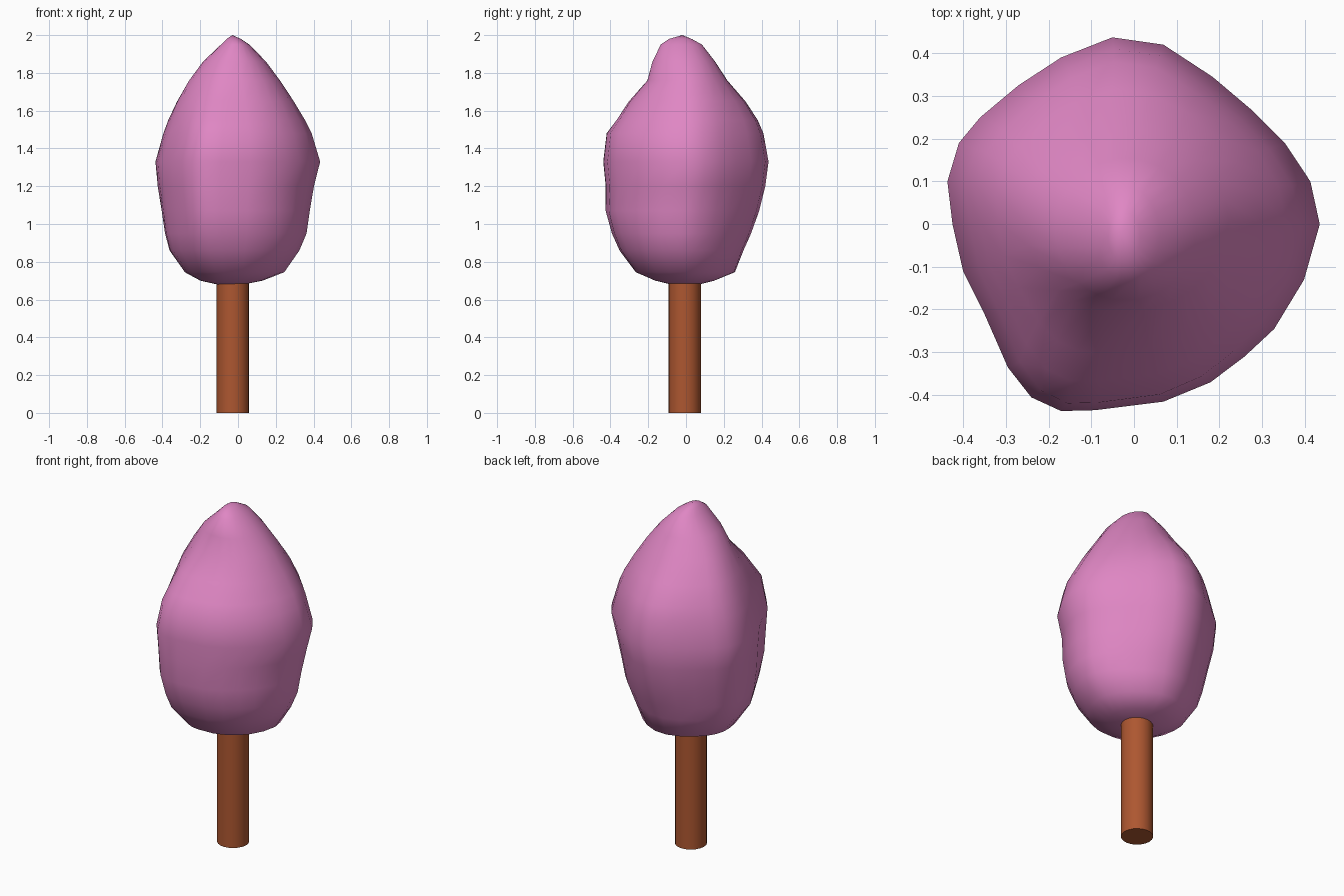
import bpy, bmesh, math

if "Cube" in bpy.data.objects:
    bpy.data.objects.remove(bpy.data.objects["Cube"])


def material(name, rgb):
    m = bpy.data.materials.new(name)
    m.diffuse_color = (*rgb, 1)
    m.use_nodes = True
    m.node_tree.nodes["Principled BSDF"].inputs["Base Color"].default_value = m.diffuse_color
    return m


pink = material("blossom pink", (0.74, 0.24, 0.55))
brown = material("bark brown", (0.42, 0.095, 0.03))

# trunk
bpy.ops.mesh.primitive_cylinder_add(vertices=20, radius=0.086, depth=0.76,
                                    location=(-0.027, -0.007, 0.38))
trunk = bpy.context.object
trunk.name = "trunk"
trunk.data.materials.append(brown)
bpy.ops.object.shade_smooth_by_angle(angle=math.radians(40))

# foliage: irregular plan outline, stretched to fit each height's extents
plan = [(.437, 0), (.415, .10), (.355, .19), (.28, .265), (.185, .345), (.07, .42),
        (-.05, .437), (-.17, .39), (-.27, .325), (-.36, .25), (-.41, .19), (-.437, .10),
        (-.425, 0), (-.40, -.11), (-.35, -.21), (-.295, -.335), (-.24, -.405), (-.17, -.437),
        (-.09, -.435), (.07, -.415), (.18, -.37), (.26, -.31), (.33, -.245), (.40, -.13)]
# z, x min, x max, y min, y max, share of the irregular outline
levels = [(.68, -.11, .03, -.08, .07, 0), (.70, -.20, .13, -.165, .15, .2),
          (.745, -.285, .245, -.27, .26, .4), (.86, -.365, .325, -.355, .305, .7),
          (.95, -.388, .363, -.395, .345, .8), (1.07, -.405, .38, -.428, .388, .9),
          (1.20, -.425, .402, -.425, .42, 1), (1.33, -.437, .435, -.438, .437, 1),
          (1.48, -.395, .39, -.42, .41, 1), (1.55, -.37, .355, -.37, .38, .9),
          (1.65, -.325, .295, -.305, .315, .6), (1.76, -.26, .222, -.208, .22, .2),
          (1.86, -.185, .148, -.18, .155, 0), (1.95, -.09, .06, -.135, .085, 0),
          (1.98, -.06, .015, -.09, .03, 0)]

bm = bmesh.new()
rings = []
for z, x0, x1, y0, y1, share in levels:
    ring = []
    for px, py in plan:
        a = math.atan2(py, px)
        u = share * px / .437 + (1 - share) * math.cos(a)
        v = share * py / .437 + (1 - share) * math.sin(a)
        ring.append(bm.verts.new(((x0 + x1) / 2 + u * (x1 - x0) / 2,
                                  (y0 + y1) / 2 + v * (y1 - y0) / 2, z)))
    rings.append(ring)
n = len(plan)
for lo, hi in zip(rings, rings[1:]):
    for i in range(n):
        j = (i + 1) % n
        bm.faces.new((lo[i], lo[j], hi[j], hi[i]))
tip = bm.verts.new((-.03, -.02, 2.0))
for i in range(n):
    bm.faces.new((rings[-1][i], rings[-1][(i + 1) % n], tip))
bm.faces.new(rings[0][::-1])
for f in bm.faces:
    f.smooth = True
bmesh.ops.recalc_face_normals(bm, faces=bm.faces)
mesh = bpy.data.meshes.new("foliage")
bm.to_mesh(mesh)
bm.free()
mesh.materials.append(pink)
foliage = bpy.data.objects.new("foliage", mesh)
bpy.context.collection.objects.link(foliage)
